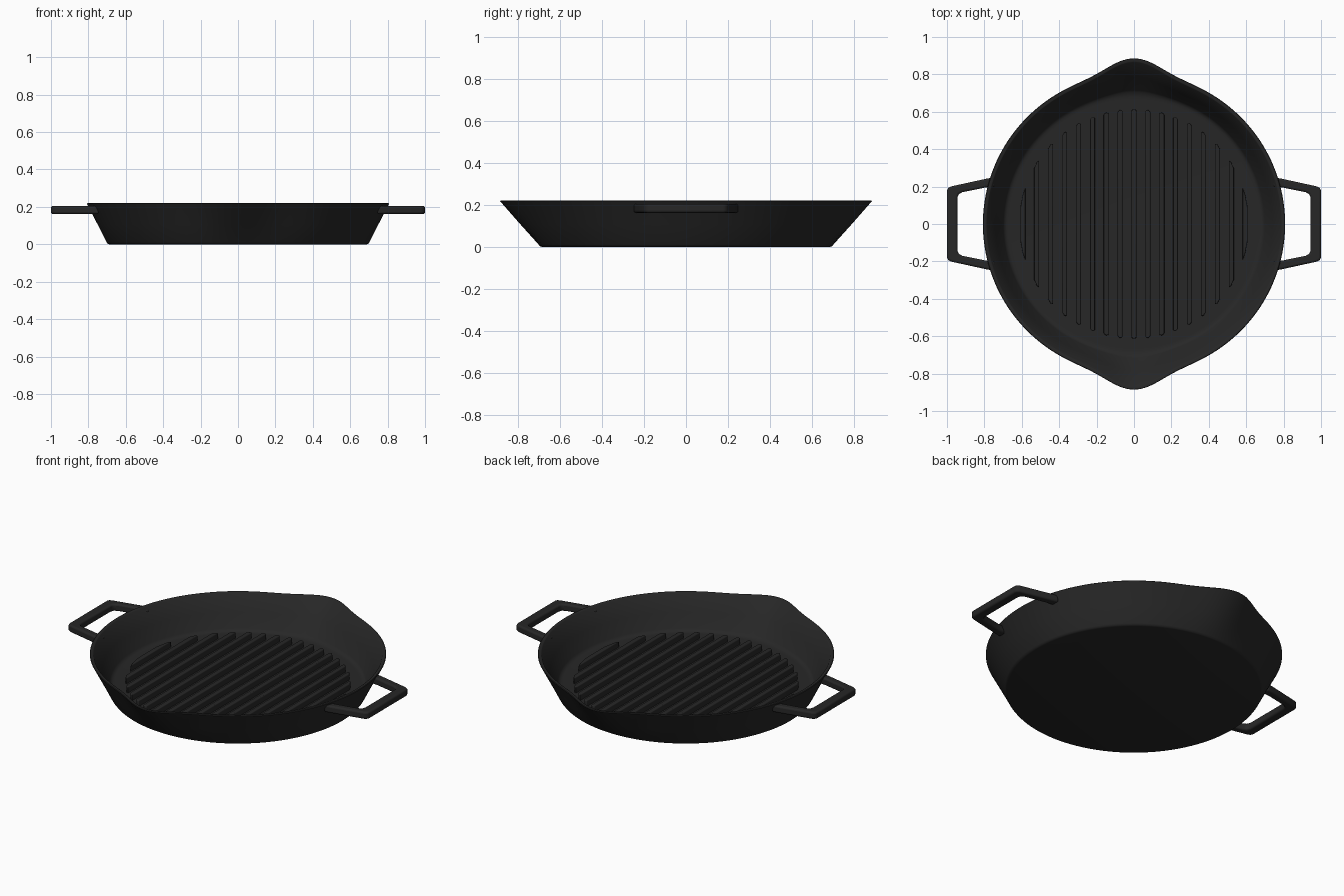
import bpy, bmesh, math

if "Cube" in bpy.data.objects:
    bpy.data.objects.remove(bpy.data.objects["Cube"])

iron = bpy.data.materials.new("cast_iron")
iron.diffuse_color = (0.02, 0.02, 0.02, 1)
iron.use_nodes = True
iron.node_tree.nodes["Principled BSDF"].inputs["Base Color"].default_value = iron.diffuse_color

H = 0.22        # rim height
FLOOR = 0.03    # cooking surface height


def finish(name, bm, bevel=0.0):
    bmesh.ops.recalc_face_normals(bm, faces=bm.faces)
    me = bpy.data.meshes.new(name)
    bm.to_mesh(me)
    bm.free()
    ob = bpy.data.objects.new(name, me)
    bpy.context.collection.objects.link(ob)
    me.materials.append(iron)
    if bevel:
        m = ob.modifiers.new("bevel", 'BEVEL')
        m.width = bevel
        m.segments = 3
        m.limit_method = 'ANGLE'
        m.angle_limit = math.radians(40)
    bpy.ops.object.select_all(action='DESELECT')
    ob.select_set(True)
    bpy.context.view_layer.objects.active = ob
    bpy.ops.object.shade_smooth_by_angle(angle=math.radians(40))
    return ob


def prism(bm, outline, z0, z1):
    low = [bm.verts.new((x, y, z0)) for x, y in outline]
    top = [bm.verts.new((x, y, z1)) for x, y in outline]
    bm.faces.new(low)
    bm.faces.new(top)
    n = len(low)
    for i in range(n):
        j = (i + 1) % n
        bm.faces.new((low[i], low[j], top[j], top[i]))


# Pan body: closed profile swept round, pushed out into two pouring spouts
profile = [(0.688, 0.0), (0.697, 0.003), (0.703, 0.011), (0.75, 0.105), (0.808, 0.217),
           (0.805, H), (0.791, H), (0.787, 0.217), (0.74, 0.125), (0.699, 0.046),
           (0.692, 0.036), (0.68, FLOOR + 0.001), (0.665, FLOOR)]
SEG = 160
bm = bmesh.new()
rings = []
for r, z in profile:
    ring = []
    for i in range(SEG):
        a = 2 * math.pi * i / SEG
        off = math.asin(min(1, abs(math.cos(a))))   # angle away from the y axis
        rr = r + 0.079 * math.exp(-(off / 0.145) ** 2 / 2) * z / H
        if z <= FLOOR + 0.001:
            rr = r
        ring.append(bm.verts.new((rr * math.cos(a), rr * math.sin(a), z)))
    rings.append(ring)
for a, b in zip(rings, rings[1:]):
    for i in range(SEG):
        j = (i + 1) % SEG
        bm.faces.new((a[i], a[j], b[j], b[i]))
bm.faces.new(rings[0])
bm.faces.new(rings[-1])
finish("pan_body", bm)

# Grill ribs: parallel bars trimmed to a circle
bm = bmesh.new()
R, W = 0.615, 0.0135
for k in range(-8, 9):
    x = k * 0.0743
    xs = (x - W, x, x + W)
    ends = [(px, math.sqrt(R * R - px * px)) for px in xs]
    # outer corners pulled in slightly for rounded tips
    ends[0] = (ends[0][0], ends[0][1] - 0.008)
    ends[2] = (ends[2][0], ends[2][1] - 0.008)
    prism(bm, ends + [(px, -py) for px, py in reversed(ends)], FLOOR - 0.005, 0.065)
finish("grill_ribs", bm, 0.005)

# Side handles: angular loop, mirrored across x
outer = [(0.745, 0.25), (0.79, 0.242), (0.978, 0.201), (0.993, 0.193), (1.0, 0.178)]
inner = [(0.745, 0.2), (0.79, 0.196), (0.918, 0.17), (0.937, 0.16), (0.944, 0.142)]
outline = (outer + [(x, -y) for x, y in reversed(outer)]
           + inner + [])
outline = (outer + [(x, -y) for x, y in reversed(outer)]
           + [(x, -y) for x, y in inner] + list(reversed(inner)))
bm = bmesh.new()
prism(bm, outline, 0.162, 0.205)
handles = finish("side_handles", bm, 0.01)
handles.modifiers.new("mirror", 'MIRROR').use_axis[0] = True
